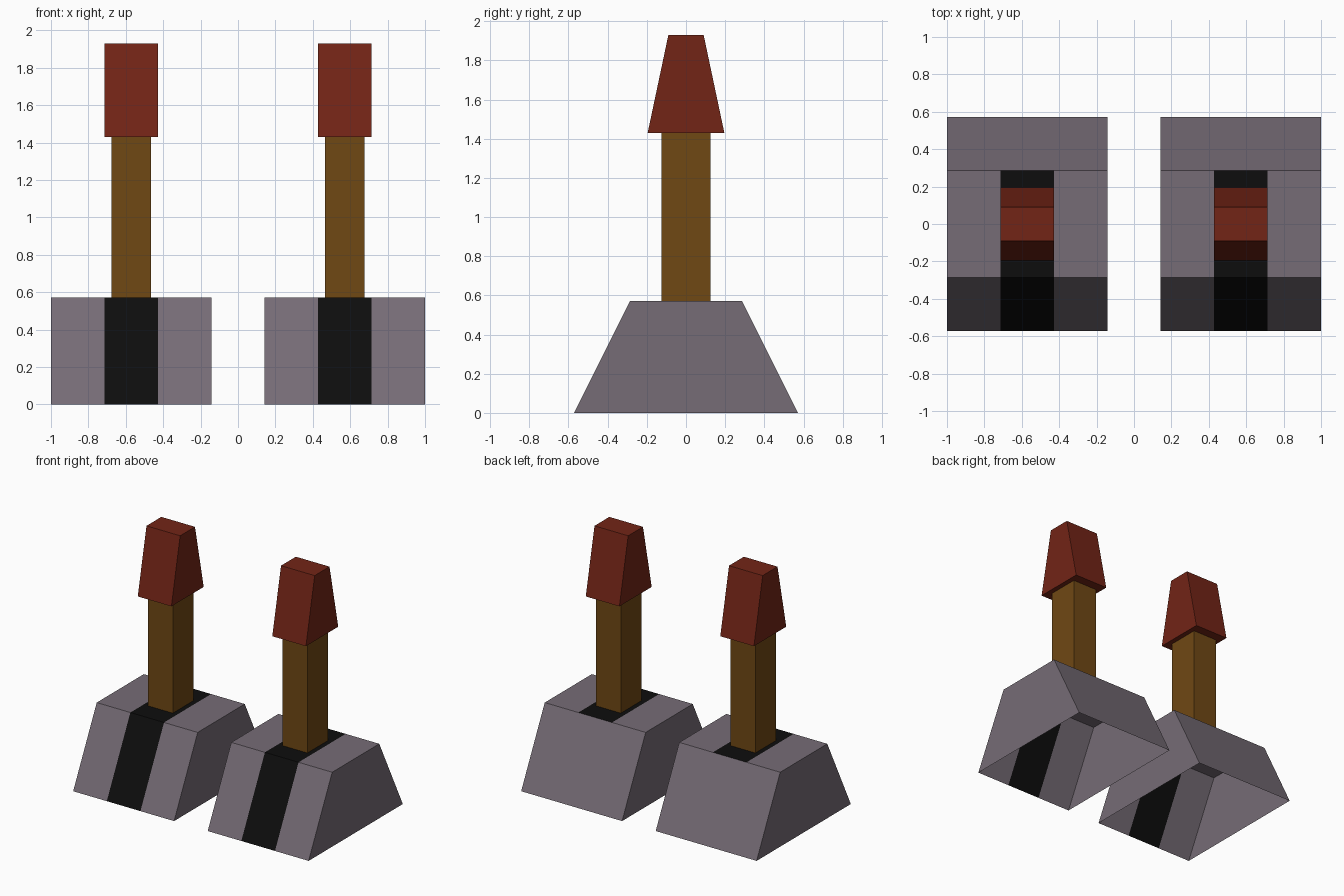
import bpy
import bmesh

if "Cube" in bpy.data.objects:
    bpy.data.objects.remove(bpy.data.objects["Cube"])

U = 2 / 7  # module: each base is 3 wide, 2 high, 4 deep


def material(name, rgb):
    m = bpy.data.materials.new(name)
    m.diffuse_color = (*rgb, 1)
    m.use_nodes = True
    m.node_tree.nodes["Principled BSDF"].inputs["Base Color"].default_value = m.diffuse_color
    return m


STONE = material("grey_stone", (0.18, 0.15, 0.18))
BLACK = material("black_stripe", (0.004, 0.004, 0.004))
WOOD = material("brown_wood", (0.16, 0.065, 0.007))
RED = material("red_cap", (0.17, 0.018, 0.008))


def finish(name, bm, x, mats):
    bmesh.ops.recalc_face_normals(bm, faces=bm.faces)
    mesh = bpy.data.meshes.new(name)
    bm.to_mesh(mesh)
    bm.free()
    for m in mats:
        mesh.materials.append(m)
    ob = bpy.data.objects.new(name, mesh)
    ob.location.x = x
    bpy.context.collection.objects.link(ob)


def base(name, x):
    # Open-bottomed wedge shell, middle column striped on front and top
    bm = bmesh.new()
    profile = [(-2 * U, 0), (-U, 2 * U), (U, 2 * U), (2 * U, 0)]
    cols = [[bm.verts.new((i * U, y, z)) for y, z in profile]
            for i in (-1.5, -0.5, 0.5, 1.5)]
    for i in range(3):
        a, b = cols[i], cols[i + 1]
        for j in range(2):
            f = bm.faces.new((a[j], b[j], b[j + 1], a[j + 1]))
            f.material_index = 1 if i == 1 else 0
    bm.faces.new(cols[0])
    bm.faces.new(cols[3][::-1])
    # Plain back slope in one piece
    bm.faces.new([c[2] for c in cols] + [cols[3][3], cols[2][3], cols[1][3], cols[0][3]])
    finish(name, bm, x, (STONE, BLACK))


def tapered_box(name, x, hx, hy_low, hy_high, z0, z1, mat, capped):
    # Box whose depth tapers from bottom to top
    bm = bmesh.new()
    low, high = [[bm.verts.new((sx * hx, sy * hy, z))
                  for sx, sy in ((-1, -1), (1, -1), (1, 1), (-1, 1))]
                 for hy, z in ((hy_low, z0), (hy_high, z1))]
    for i in range(4):
        k = (i + 1) % 4
        bm.faces.new((low[i], low[k], high[k], high[i]))
    if capped:
        bm.faces.new(low[::-1])
        bm.faces.new(high)
    finish(name, bm, x, (mat,))


for side, x in (("left", -2 * U), ("right", 2 * U)):
    base(f"{side}_base", x)
    tapered_box(f"{side}_post", x, 0.105, 0.125, 0.125, 2 * U, 5 * U, WOOD, False)
    tapered_box(f"{side}_cap", x, U / 2, 0.196, 0.09, 5 * U, 1.93, RED, True)
